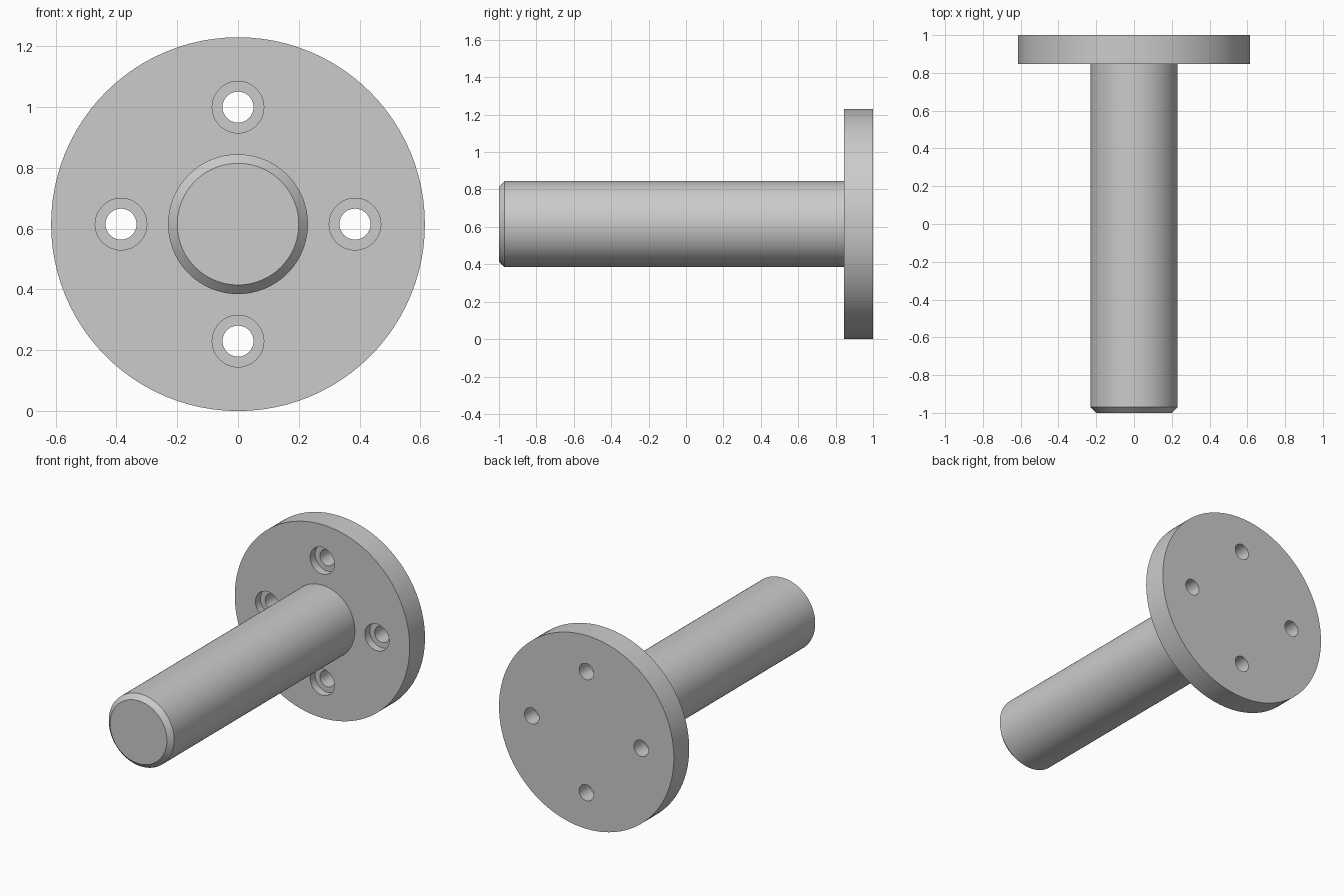
import bpy, bmesh
from math import pi, sin, cos, radians
from mathutils import Vector

cube = bpy.data.objects.get("Cube")
if cube:
    bpy.data.objects.remove(cube, do_unlink=True)

RADIUS = 0.615          # flange radius, also the height of the axis
FLANGE_FRONT = 0.846
BOLT_CIRCLE = 0.385

grey = bpy.data.materials.new("machined grey")
grey.use_nodes = True
grey.diffuse_color = (0.6, 0.6, 0.6, 1)
grey.node_tree.nodes["Principled BSDF"].inputs["Base Color"].default_value = (0.6, 0.6, 0.6, 1)


def lathe(name, profile, steps, x=0.0, z=RADIUS):
    """Turn (radius, y) points around an axis parallel to y through (x, z)."""
    bm = bmesh.new()
    verts = [bm.verts.new((r, y, 0)) for r, y in profile]
    edges = [bm.edges.new(pair) for pair in zip(verts, verts[1:])]
    bmesh.ops.spin(bm, geom=verts + edges, cent=(0, 0, 0), axis=(0, 1, 0),
                   angle=2 * pi, steps=steps, use_duplicate=False)
    bmesh.ops.remove_doubles(bm, verts=bm.verts, dist=1e-5)
    bmesh.ops.recalc_face_normals(bm, faces=bm.faces)
    bmesh.ops.translate(bm, verts=bm.verts, vec=Vector((x, 0, z)))
    mesh = bpy.data.meshes.new(name)
    bm.to_mesh(mesh)
    bm.free()
    mesh.materials.append(grey)
    obj = bpy.data.objects.new(name, mesh)
    bpy.context.collection.objects.link(obj)
    return obj


# Chamfered shaft and round flange, turned as one solid
body = lathe("flanged_shaft", [
    (0, -1), (0.2, -1), (0.23, -0.97), (0.23, FLANGE_FRONT),
    (RADIUS, FLANGE_FRONT), (RADIUS, 1), (0, 1)], 96)

# Four counterbored bolt holes
bore_floor = FLANGE_FRONT + 0.05
cutters = []
for i in range(4):
    a = i * pi / 2
    cutter = lathe("bolt_hole_cutter", [
        (0, 0.8), (0.085, 0.8), (0.085, bore_floor),
        (0.051, bore_floor), (0.051, 1.1), (0, 1.1)], 48,
        BOLT_CIRCLE * cos(a), RADIUS + BOLT_CIRCLE * sin(a))
    cutter.hide_render = True
    cutters.append(cutter)
    cut = body.modifiers.new("bolt_hole", 'BOOLEAN')
    cut.operation = 'DIFFERENCE'
    cut.solver = 'EXACT'
    cut.object = cutter

# Apply the cuts, drop the cutters and smooth the round walls
bpy.ops.object.select_all(action='DESELECT')
body.select_set(True)
bpy.context.view_layer.objects.active = body
for name in [m.name for m in body.modifiers]:
    bpy.ops.object.modifier_apply(modifier=body.modifiers[0].name)
for cutter in cutters:
    bpy.data.objects.remove(cutter, do_unlink=True)
bpy.ops.object.shade_smooth_by_angle(angle=radians(30))
